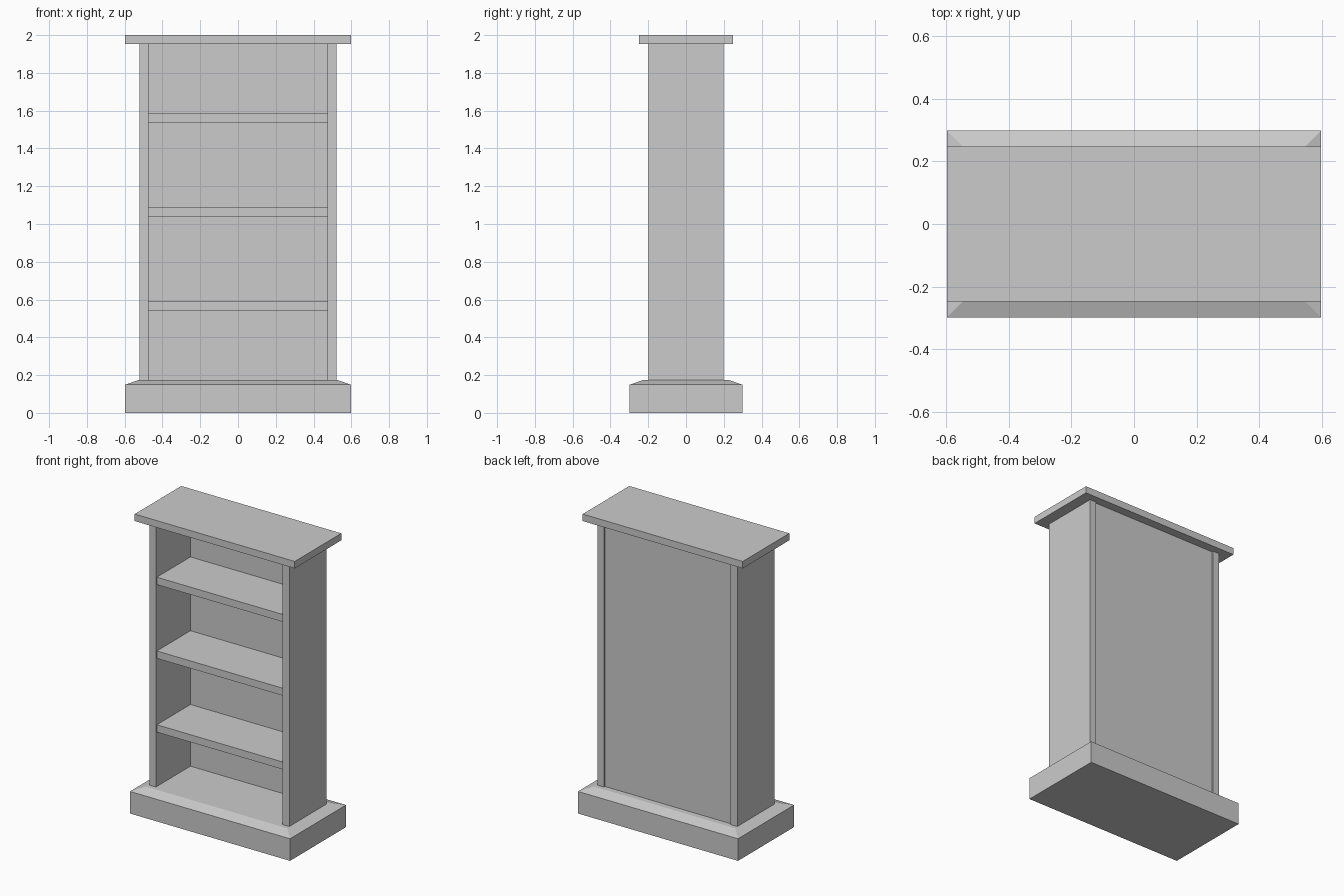
import bpy, bmesh

if "Cube" in bpy.data.objects:
    bpy.data.objects.remove(bpy.data.objects["Cube"])


def box(name, x, y, z):
    """Box from (min, max) ranges on each axis."""
    bm = bmesh.new()
    bmesh.ops.create_cube(bm, size=1)
    for v in bm.verts:
        v.co = [r[0] if c < 0 else r[1] for c, r in zip(v.co, (x, y, z))]
    mesh = bpy.data.meshes.new(name)
    bm.to_mesh(mesh)
    bm.free()
    obj = bpy.data.objects.new(name, mesh)
    bpy.context.collection.objects.link(obj)
    return obj


HALF_W, INNER, OUTER = 0.597, 0.473, 0.522
BASE_TOP, TOP_UNDER = 0.174, 1.953

# Plinth with a shallow sloped cap
base = box("base", (-HALF_W, HALF_W), (-0.298, 0.298), (0, 0.149))
bm = bmesh.new()
bm.from_mesh(base.data)
bm.faces.ensure_lookup_table()
top = max(bm.faces, key=lambda f: f.calc_center_median().z)
cap = bmesh.ops.extrude_discrete_faces(bm, faces=[top])["faces"][0]
for v in cap.verts:
    v.co.x *= (HALF_W - 0.07) / HALF_W
    v.co.y *= (0.298 - 0.07) / 0.298
    v.co.z = BASE_TOP
bm.to_mesh(base.data)
bm.free()

# Side panels
for name, s in (("left_side", -1), ("right_side", 1)):
    box(name, sorted((s * INNER, s * OUTER)), (-0.199, 0.199), (BASE_TOP, TOP_UNDER))

# Back panel, set in slightly from the side edges
box("back_panel", (-INNER, INNER), (0.169, 0.189), (BASE_TOP, TOP_UNDER))

# Shelves
for i in range(3):
    z = 0.565 + 0.4975 * i
    box(f"shelf_{i + 1}", (-INNER, INNER), (-0.189, 0.169), (z - 0.025, z + 0.025))

# Overhanging top board
box("top_board", (-HALF_W, HALF_W), (-0.248, 0.248), (TOP_UNDER, 2.0))
